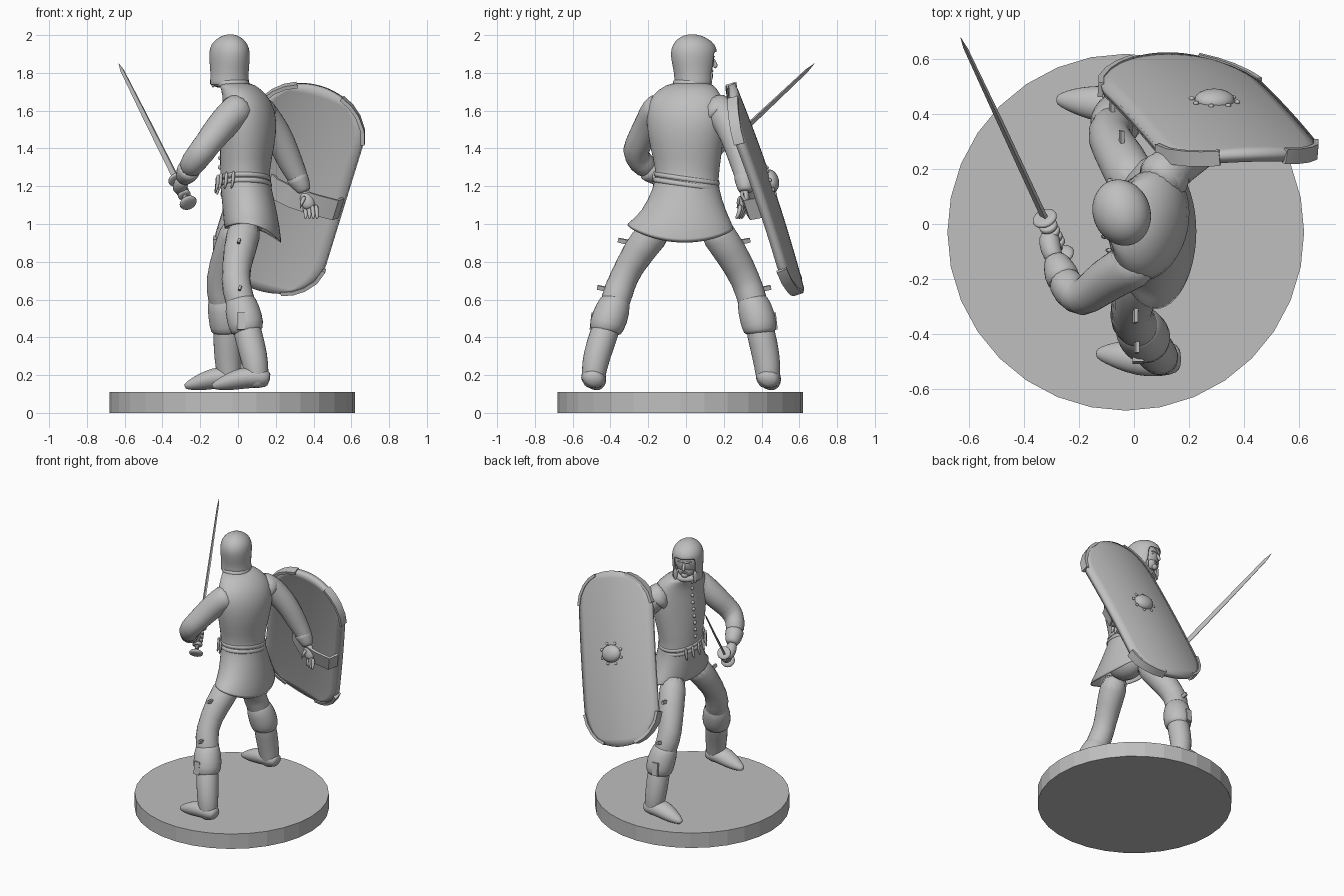
import bpy, bmesh, math
from mathutils import Vector as V, Matrix

cube = bpy.data.objects.get("Cube")
if cube:
    bpy.data.objects.remove(cube)

GREY = bpy.data.materials.new("plain_grey")
GREY.use_nodes = True
GREY.diffuse_color = (0.52, 0.52, 0.52, 1)
GREY.node_tree.nodes["Principled BSDF"].inputs["Base Color"].default_value = GREY.diffuse_color


def finish(name, bm, sub=0, angle=35, solid=0):
    bmesh.ops.recalc_face_normals(bm, faces=bm.faces)
    me = bpy.data.meshes.new(name)
    bm.to_mesh(me)
    bm.free()
    me.materials.append(GREY)
    me.shade_smooth()
    if not sub:
        me.set_sharp_from_angle(angle=math.radians(angle))
    ob = bpy.data.objects.new(name, me)
    bpy.context.scene.collection.objects.link(ob)
    if solid:
        m = ob.modifiers.new("thickness", 'SOLIDIFY')
        m.thickness, m.offset = solid, -1
    if sub:
        m = ob.modifiers.new("smooth", 'SUBSURF')
        m.levels = m.render_levels = sub
    return ob


def loft(name, rings, n=16, sub=1, caps=(True, True), solid=0, phase=0, keep=None, warp=None):
    """Skin rings given as (centre, axis a, axis b)."""
    bm = bmesh.new()
    loops = []
    for c, a, b in rings:
        angs = [phase + math.tau * i / n for i in range(n)]
        pts = [c + a * math.cos(t) + b * math.sin(t) for t in angs]
        loops.append([bm.verts.new(warp(p) if warp else p) for p in pts])
    for j in range(len(loops) - 1):
        for i in range(n):
            k = (i + 1) % n
            if keep is None or keep(j, (i + 0.5) / n):
                bm.faces.new((loops[j][i], loops[j][k], loops[j + 1][k], loops[j + 1][i]))
    for cap, loop in zip(caps, (loops[0], loops[-1])):
        if cap:
            bm.faces.new(loop)
    return finish(name, bm, sub, solid=solid)


def tube(name, pts, n=12, sub=1, flat=1, ref=(0.3, 0.2, 1)):
    """Limb-like tube through (x, y, z, radius) points; flat squashes one axis."""
    P = [V(p[:3]) for p in pts]
    rings = []
    for i, p in enumerate(P):
        t = (P[min(i + 1, len(P) - 1)] - P[max(i - 1, 0)]).normalized()
        a = t.cross(V(ref)).normalized()
        rings.append((p, a * pts[i][3] * flat, a.cross(t) * pts[i][3]))
    return loft(name, rings, n, sub, phase=math.pi / 4 if n == 4 else 0)


def ball(name, c, size, rot=None):
    bm = bmesh.new()
    bmesh.ops.create_uvsphere(bm, u_segments=16, v_segments=10, radius=1)
    M = Matrix.Translation(c) @ (rot or Matrix()) @ Matrix.Diagonal((*size, 1))
    bmesh.ops.transform(bm, matrix=M, verts=bm.verts)
    return finish(name, bm, angle=80)


# Base disc
bm = bmesh.new()
bmesh.ops.create_cone(bm, cap_ends=True, segments=32, radius1=0.65, radius2=0.65, depth=0.11,
                      matrix=Matrix.Translation((-0.03, -0.03, 0.055)))
finish("base", bm, angle=5)

# Tunic: (x, y, z, depth radius, width radius, twist)
BODY = [(.08, -.03, .92, .155, .29, 0), (.065, -.01, 1.06, .145, .225, 0), (.04, 0, 1.2, .135, .17, .05),
        (.035, .01, 1.28, .13, .168, .1), (.05, 0, 1.42, .145, .198, .2), (.06, 0, 1.55, .145, .218, .25),
        (.05, 0, 1.65, .125, .21, .25), (.02, .01, 1.715, .1, .16, .25), (-.03, .03, 1.755, .09, .1, .3)]


def body_ring(row, grow=0):
    x, y, z, rx, ry, tw = row
    a = V((math.cos(tw), -math.sin(tw), 0)) * (rx + grow)
    b = V((math.sin(tw), math.cos(tw), 0)) * (ry + grow)
    return V((x, y, z)), a, b


def body_at(z):
    for p, q in zip(BODY, BODY[1:]):
        if p[2] <= z <= q[2]:
            f = (z - p[2]) / (q[2] - p[2])
            return [u + (v - u) * f for u, v in zip(p, q)]


def tilt_hem(p):
    if p.z < 1:
        p.z += 0.65 * p.y ** 2 - 0.25 * (p.x - 0.13)
    return p


loft("tunic", [body_ring(r) for r in BODY], 24, caps=(False, True), solid=.012, warp=tilt_hem)
ball("hips", (.05, 0, 1.06), (.11, .16, .12))


def tilt_belt(p):
    p.z -= 0.15 * p.y
    return p


for k, z in enumerate((1.21, 1.24)):
    band = [body_ring(body_at(z + d), g) for d, g in ((-.018, -.01), (-.014, .008), (.014, .008), (.018, -.01))]
    loft(f"belt_{k}", band, 24, warp=tilt_belt)
# Belt ties and front buttons
c, a, b = body_ring(body_at(1.21), .015)
for i in range(7):
    t = math.pi + (i - 2) * 0.3
    p = tilt_belt(c + a * math.cos(t) + b * math.sin(t))
    tube(f"belt_tie_{i}", [(*(p + V((0, 0, .05))), .012), (*p, .012), (p.x - .012, p.y, p.z - .05, .007)], 6)
for i in range(9):
    c, a, b = body_ring(body_at(1.3 + .05 * i))
    ball(f"button_{i}", c - a, (.012, .012, .012))
loft("collar", [(V((-.035, .03, z)), V((r, 0, 0)), V((0, r * 1.05, 0)))
                for z, r in ((1.72, .09), (1.735, .1), (1.76, .096), (1.77, .08))])

# Legs: hose, boot cuff, boot, shoe
RADII = (.1, .09, .08, .086, .1, .092, .076, .068)
HEIGHTS = (1.03, .85, .7, .6, .5, .43, .3, .2)
LEGS = {"left": [(.05, -.11), (.005, -.26), (-.02, -.34), (.01, -.37), (.035, -.405), (.05, -.43), (.085, -.475), (.1, -.49)],
        "right": [(.02, .11), (-.045, .24), (-.1, .32), (-.08, .35), (-.06, .38), (-.055, .395), (-.055, .425), (-.045, .435)]}
for side, path in LEGS.items():
    s = -1 if side == "left" else 1
    P = [(x, y, z, r) for (x, y), z, r in zip(path, HEIGHTS, RADII)]
    tube(side + "_hose", P[:4] + [(*P[4][:3], .06)], 14)
    x, y, z, r = P[3]
    tube(side + "_boot_cuff", [(x, y, z + .03, .06), (x, y, z, .088), P[4], P[5], (*P[5][:2], .415, .07)], 14)
    tube(side + "_boot", [(*P[4][:3], .07), (*P[5][:3], .078)] + P[6:] + [(*P[7][:2], .16, .058), (*P[7][:2], .13, .04)], 14)
    hx, hy, _, _ = P[7]
    tube(side + "_shoe", [(hx + .07, hy, .175, .035), (hx + .04, hy, .185, .053), (hx - .05, hy, .19, .06),
                          (hx - .12, hy + .008, .172, .052), (hx - .18, hy + .015, .155, .038),
                          (hx - .225, hy + .018, .143, .021), (hx - .238, hy + .018, .14, .01)], 14, flat=1.2)
    # Cuff buckle and lace tabs on the outer side
    x, y, z, r = P[4]
    tube(side + "_buckle", [(x - .02, y + s * .085, .53, .03), (x - .02, y + s * .095, .44, .03)], 4, 0, .5, (1, 0, 0))
    for i, (q, h) in enumerate(((P[1], .9), (P[3], .65))):
        tube(f"{side}_lace_{i}", [(q[0], q[1] + s * .03, h, .018), (q[0], q[1] + s * .1, h + .015, .016)], 4, 0, .6)

# Sleeves and cuffs
tube("left_sleeve", [(.03, -.12, 1.63, .085), (-.01, -.155, 1.6, .09), (-.07, -.185, 1.54, .084), (-.135, -.23, 1.46, .08),
                     (-.19, -.277, 1.385, .084), (-.235, -.245, 1.33, .074), (-.27, -.18, 1.275, .056)], 14)
tube("left_cuff", [(-.25, -.215, 1.3, .066), (-.265, -.185, 1.28, .066), (-.285, -.135, 1.245, .05), (-.29, -.12, 1.235, .035)], 12)
tube("right_sleeve", [(.07, .13, 1.63, .085), (.11, .185, 1.6, .09), (.17, .23, 1.53, .083), (.23, .265, 1.44, .075),
                      (.27, .295, 1.34, .07), (.315, .315, 1.25, .058), (.345, .315, 1.19, .044)], 14)
tube("right_cuff", [(.3, .308, 1.27, .064), (.32, .315, 1.235, .06), (.35, .315, 1.175, .042), (.352, .315, 1.17, .03)], 12)
for side, p, q in (("left", (.02, -.11, 1.62), (-.03, -.165, 1.575)), ("right", (.07, .13, 1.62), (.125, .19, 1.575))):
    tube(side + "_shoulder_cap", [(*p, .098), (*q, .098), (*(V(q) * 1.01 - V((0, 0, .02))), .088)], 14)

# Sword, gripped by the left hand
D = V((-.31, .67, .62)).normalized()
G = V((-.325, .02, 1.235))
TIP = V((-.632, .68, 1.85))


def along(d, r):
    return (*(G + D * d), r)


tube("blade", [along(0, .022), along(.5, .019), (*(G.lerp(TIP, .94)), .013), (*TIP, .001)], 4, 0, .4)
tube("guard", [along(-.01, .03), along(-.008, .048), along(.008, .048), along(.012, .03)], 16, 1)
tube("grip", [along(-.16, .014), along(0, .016)], 10, 0)
tube("pommel", [along(-.205, .025), along(-.198, .05), along(-.182, .05), along(-.17, .02)], 14, 1)
tube("left_palm", [(-.285, -.14, 1.24, .033), (-.305, -.09, 1.21, .04), (-.31, -.05, 1.19, .042), (-.3, -.03, 1.175, .025)])
for i in range(4):
    d = -.125 + .028 * i
    tube(f"left_finger_{i}", [along(d - .013, .03), along(d - .007, .037), along(d + .007, .037), along(d + .013, .03)], 10)

# Open right hand
tube("right_palm", [(.35, .315, 1.18, .028), (.365, .31, 1.135, .04), (.375, .305, 1.095, .038), (.38, .3, 1.08, .02)], flat=.7)
for i in range(4):
    x, y = .35 + .02 * i, .315 - .009 * i
    tube(f"right_finger_{i}", [(x, y, 1.105, .013), (x + .01, y - .005, 1.06, .013), (x + .008, y - .025, 1.025, .009)], 8)
tube("right_thumb", [(.355, .29, 1.15, .014), (.335, .275, 1.11, .013), (.33, .27, 1.08, .009)], 8)

# Shield: bowed plate in its own frame (across, along, outward)
L = V((.34, -.37, 1.1)).normalized()
W = V((1, .03, -.3)).normalized()
W = (W - L * W.dot(L)).normalized()
N = L.cross(W)
C = V((.275, .462, 1.2))
HALF = .305


def shield(u, v, lift=0):
    w = u * (HALF - .15 * max(0, (abs(v) - .6) / .4) ** 1.8)
    bulge = .03 * max(0, abs(v) - .8) / .2 * u * u
    return C + W * w + L * (v * .59 - math.copysign(bulge, v)) + N * (lift - .055 * (w / HALF) ** 2 - .018 * v * v)


bm = bmesh.new()
NU, NV = 12, 24
grid = [[bm.verts.new(shield(2 * i / NU - 1, 2 * j / NV - 1)) for i in range(NU + 1)] for j in range(NV + 1)]
for j in range(NV):
    for i in range(NU):
        bm.faces.new((grid[j][i], grid[j][i + 1], grid[j + 1][i + 1], grid[j + 1][i]))
finish("shield", bm, solid=.04)
for su in (-1, 1):
    for sv in (-1, 1):
        edge = [(.99, .62), (.99, .74), (.99, .86), (.98, .95), (.75, .985)]
        tube(f"shield_trim_{su}_{sv}", [(*shield(su * u, sv * v, -.02), .04) for u, v in edge],
             4, 0, .35, tuple(N))
rot = Matrix((W, L, N)).transposed().to_4x4()
ball("shield_boss", shield(.03, .06), (.075, .06, .04), rot)
for i in range(8):
    t = math.tau * (i + .5) / 8
    ball(f"boss_rivet_{i}", shield(.03, .06) + W * .085 * math.cos(t) + L * .072 * math.sin(t), (.01, .01, .008), rot)
strap = [(-.36, -.03), (-.25, -.09), (.1, -.155), (.5, -.15), (.85, -.11), (.93, -.04)]
tube("arm_strap", [(*shield(u, -.01, d), .08) for u, d in strap], 4, 0, .15, tuple(L))

# Head: open-faced hood around a face, turned towards the shield
HEAD = Matrix.Translation((-.045, .042, 0)) @ Matrix.Rotation(.36, 4, 'Z')
SIDE, FWD = (HEAD.to_3x3() @ V(p) for p in ((1, 0, 0), (0, 1, 0)))
hood = [(1.735, .106, .106, 0), (1.78, .101, .104, 0), (1.82, .102, .112, 0), (1.86, .105, .121, 0), (1.91, .107, .128, 0),
        (1.95, .096, .116, 0), (1.98, .071, .086, -.005), (1.999, .036, .046, -.01), (2.004, .012, .015, -.01)]
loft("hood", [(HEAD @ V((0, c, z)), SIDE * s, FWD * f) for z, s, f, c in hood], 24, caps=(False, True), solid=.012,
     keep=lambda j, t: not (j < 4 and abs(t - .25) < .12))


def face(name, p, size):
    return ball(name, HEAD @ V(p), size, Matrix.Rotation(.36, 4, 'Z'))


face("face", (0, .005, 1.87), (.085, .106, .105))
face("jaw", (0, .045, 1.81), (.058, .058, .05))
face("chin", (0, .085, 1.785), (.025, .022, .02))
face("lips", (0, .098, 1.81), (.022, .01, .007))
face("brow", (0, .092, 1.885), (.05, .018, .009))
tube("nose", [(*(HEAD @ V((0, y, z))), r) for y, z, r in ((.104, 1.88, .008), (.116, 1.855, .012), (.126, 1.836, .015), (.115, 1.826, .01))], 8)
for s in (-1, 1):
    face(f"eye_{s}", (s * .032, .094, 1.866), (.012, .007, .005))
    tube(f"hood_flap_{s}", [(*(HEAD @ V((s * .068, y, z))), r) for y, z, r in ((.072, 1.82, .016), (.068, 1.76, .016), (.066, 1.72, .008))], 8, flat=.6)
tube("neck", [(-.045, .045, 1.82, .07), (-.035, .03, 1.72, .075)])
